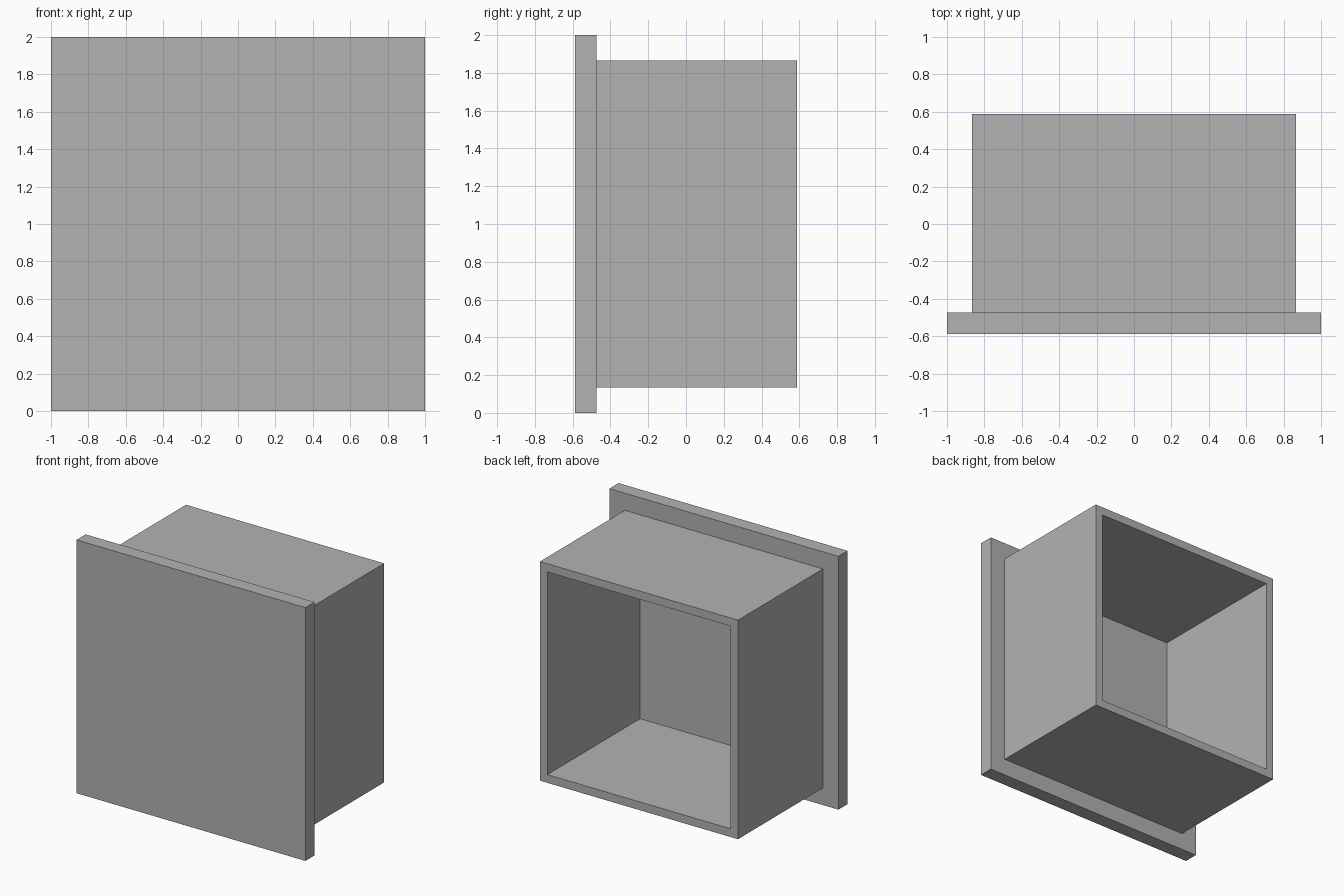
import bpy
import bmesh
from mathutils import Matrix

if "Cube" in bpy.data.objects:
    bpy.data.objects.remove(bpy.data.objects["Cube"], do_unlink=True)

FRONT, PLATE_BACK, BACK = -0.587, -0.473, 0.587   # depth positions along y
MARGIN, WALL = 0.135, 0.065                       # plate overhang, box wall
CAVITY_FLOOR = -0.57                              # thin skin behind the front

# Single grey material
grey = bpy.data.materials.new("plain_grey")
grey.use_nodes = True
colour = (0.448, 0.448, 0.448, 1.0)
grey.diffuse_color = colour
grey.node_tree.nodes["Principled BSDF"].inputs["Base Color"].default_value = colour


def inset_then_push(bm, face, border, y):
    """Inset a face by a border, then extrude it to depth y."""
    for thickness in (border, 0.0):
        bmesh.ops.inset_individual(bm, faces=[face], thickness=thickness,
                                   depth=0.0, use_even_offset=True)
    for v in face.verts:
        v.co.y = y


# Square front plate
bm = bmesh.new()
size = Matrix.Diagonal((2, PLATE_BACK - FRONT, 2, 1))
place = Matrix.Translation((0, (PLATE_BACK + FRONT) / 2, 1))
bmesh.ops.create_cube(bm, size=1, matrix=place @ size)
bm.normal_update()
rear = max(bm.faces, key=lambda f: f.calc_center_median().y)

# Box body behind the plate, then its open cavity
inset_then_push(bm, rear, MARGIN, BACK)
bm.normal_update()
inset_then_push(bm, rear, WALL, CAVITY_FLOOR)
bmesh.ops.recalc_face_normals(bm, faces=bm.faces)

mesh = bpy.data.meshes.new("drawer_box")
bm.to_mesh(mesh)
bm.free()
mesh.materials.append(grey)
box = bpy.data.objects.new("drawer_box", mesh)
bpy.context.collection.objects.link(box)
